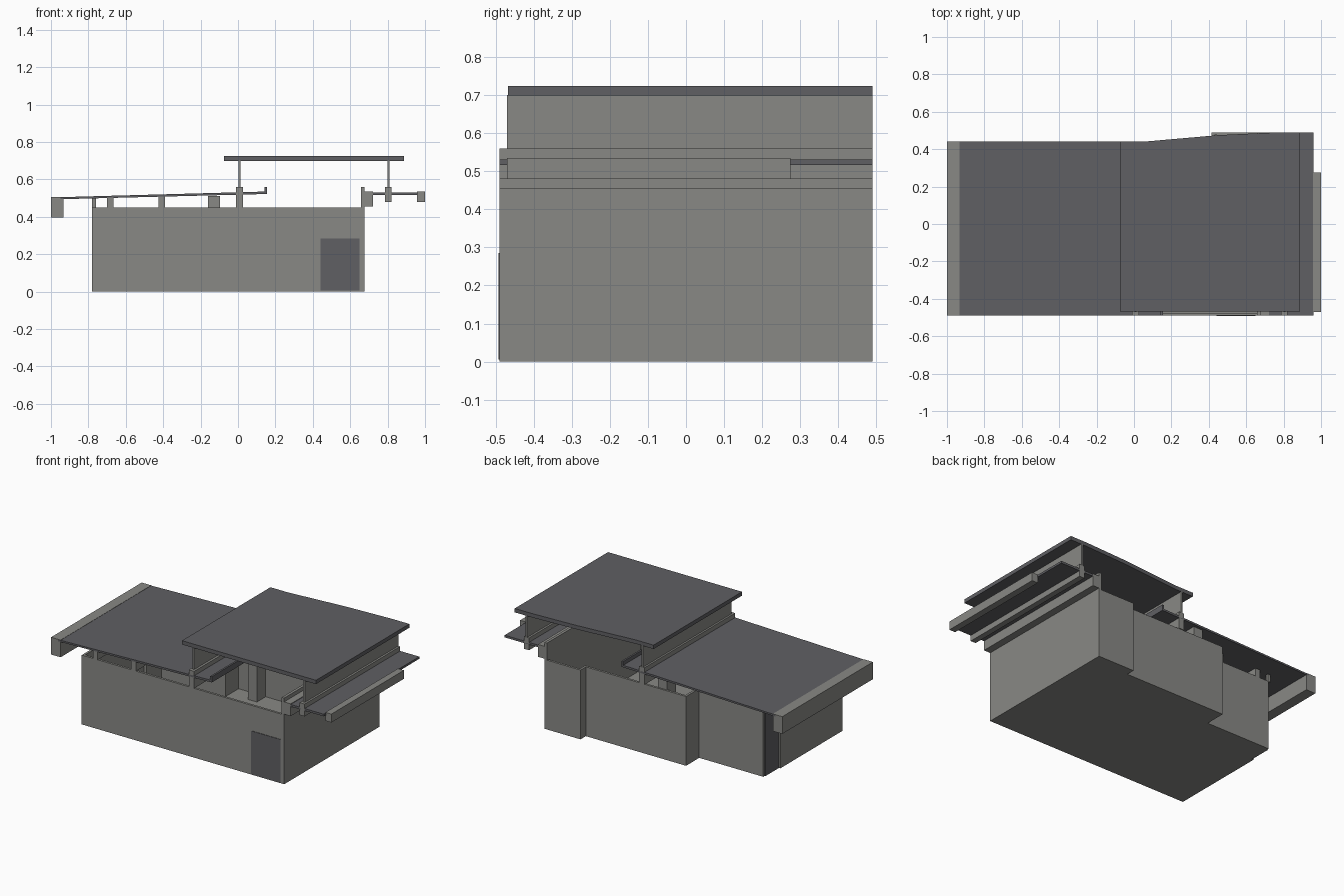
import bpy, bmesh

cube = bpy.data.objects.get("Cube")
if cube:
    bpy.data.objects.remove(cube, do_unlink=True)


def material(name, color):
    mat = bpy.data.materials.new(name)
    mat.use_nodes = True
    mat.diffuse_color = (*color, 1)
    bsdf = mat.node_tree.nodes["Principled BSDF"]
    bsdf.inputs["Base Color"].default_value = (*color, 1)
    bsdf.inputs["Roughness"].default_value = 0.9
    return mat


GREY = material("warm grey", (0.25, 0.25, 0.235))
DARK = material("dark slate", (0.115, 0.115, 0.125))


def prism(name, outline, axis, lo, hi, mat, open_top=False):
    """Extrude an outline along y (points are x, z) or z (points are x, y)."""
    bm = bmesh.new()
    place = (lambda a, b, c: (a, c, b)) if axis == "y" else (lambda a, b, c: (a, b, c))
    base = [bm.verts.new(place(a, b, lo)) for a, b in outline]
    top = [bm.verts.new(place(a, b, hi)) for a, b in outline]
    bm.faces.new(base)
    if not open_top:
        bm.faces.new(top)
    for i in range(len(base)):
        j = (i + 1) % len(base)
        bm.faces.new((base[i], base[j], top[j], top[i]))
    bmesh.ops.recalc_face_normals(bm, faces=bm.faces)
    mesh = bpy.data.meshes.new(name)
    bm.to_mesh(mesh)
    bm.free()
    mesh.materials.append(mat)
    obj = bpy.data.objects.new(name, mesh)
    bpy.context.collection.objects.link(obj)
    return obj


def box(name, x, y, z, mat):
    outline = [(x[0], y[0]), (x[1], y[0]), (x[1], y[1]), (x[0], y[1])]
    return prism(name, outline, "z", z[0], z[1], mat)


FRONT, BACK, MID, INNER = -0.49, 0.49, 0.435, 0.30
WALL_TOP = 0.45

# House shell: open-topped floor and thin walls with a stepped back
footprint = [(-0.78, FRONT), (0.675, FRONT), (0.675, BACK), (0.415, BACK),
             (0.415, MID), (-0.305, MID), (-0.305, INNER), (-0.765, INNER),
             (-0.765, 0.145), (-0.78, 0.145)]
shell = prism("house_walls", footprint, "z", 0, WALL_TOP, GREY, open_top=True)
thick = shell.modifiers.new("wall thickness", "SOLIDIFY")
thick.thickness = 0.015
thick.offset = -1
thick.use_even_offset = True

# Door, corner window and the inner chimney column
box("front_door", (0.44, 0.65), (FRONT - 0.003, FRONT + 0.002), (0.005, 0.285), DARK)
box("corner_window", (-0.77, -0.763), (0.147, 0.285), (0.0, WALL_TOP), DARK)
box("corner_post", (-0.78, -0.76), (0.28, INNER), (WALL_TOP, 0.497), GREY)
box("chimney_column", (-0.16, -0.095), (0.33, MID - 0.01), (0.01, 0.512), GREY)

# Roof beams running front to back
for name, x, back, z in (
        ("outer_low_beam", (-0.70, -0.665), INNER, (WALL_TOP, 0.502)),
        ("inner_low_beam", (-0.425, -0.39), INNER, (WALL_TOP, 0.508)),
        ("left_clerestory_beam", (-0.01, 0.028), 0.44, (WALL_TOP, 0.56)),
        ("right_clerestory_beam", (0.785, 0.822), BACK, (0.48, 0.56)),
        ("wall_parapet", (0.657, 0.675), BACK, (WALL_TOP, 0.56)),
        ("wall_ledger", (0.675, 0.722), BACK, (0.455, 0.535))):
    box(name, x, (FRONT, back), z, GREY)

# Sloping low roof with an upturned lip and a deep fascia
slope = [(-0.95, 0.494), (0.155, 0.522), (0.155, 0.56), (0.143, 0.56),
         (0.143, 0.535), (-0.95, 0.505)]
prism("low_roof", slope, "y", FRONT, 0.44, DARK)
box("low_roof_fascia", (-1.0, -0.932), (FRONT, 0.44), (0.395, 0.507), GREY)

# Side canopy and its edge beam
box("side_canopy", (0.722, 0.96), (FRONT, BACK), (0.517, 0.531), DARK)
box("side_canopy_edge", (0.957, 1.0), (-0.47, 0.275), (0.48, 0.535), GREY)

# Clerestory panels carrying the raised roof
box("left_clerestory_panel", (0.002, 0.013), (-0.47, 0.44), (0.56, 0.70), GREY)
box("right_clerestory_panel", (0.798, 0.809), (-0.47, BACK), (0.56, 0.70), GREY)

# Raised flat roof with a back edge that tapers in
raised = [(-0.075, -0.468), (0.888, -0.468), (0.888, BACK), (0.77, BACK),
          (0.45, 0.475), (0.05, 0.44), (-0.075, 0.44)]
prism("raised_roof", raised, "z", 0.699, 0.724, DARK)
